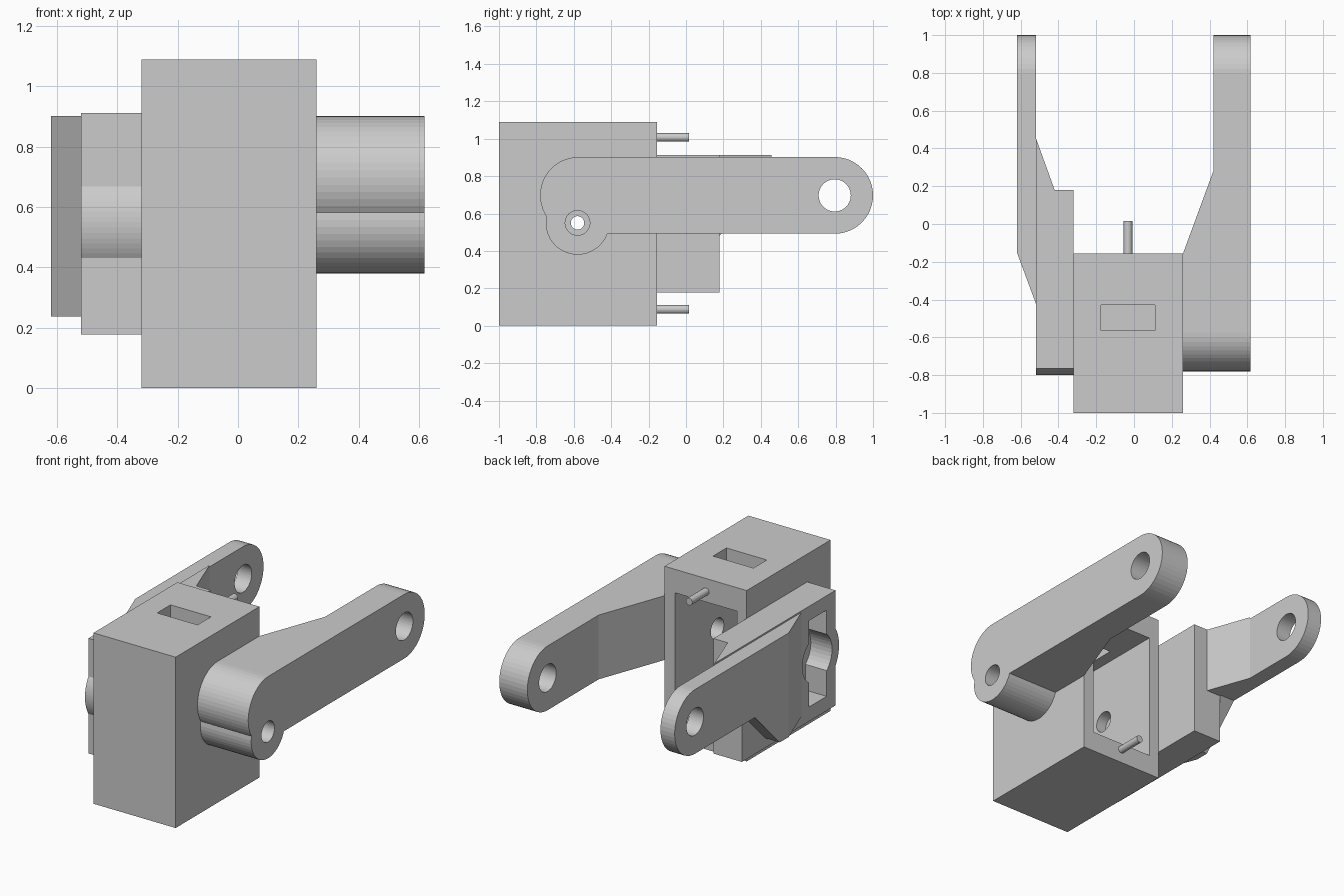
import bpy, bmesh, math

if "Cube" in bpy.data.objects:
    bpy.data.objects.remove(bpy.data.objects["Cube"])

grey = bpy.data.materials.new("light_grey")
grey.diffuse_color = (0.6, 0.6, 0.6, 1)
grey.use_nodes = True
grey.node_tree.nodes["Principled BSDF"].inputs["Base Color"].default_value = grey.diffuse_color


def arc(cy, cz, r, a0, a1, n):
    """Points on an arc, angles in degrees, both ends included."""
    return [(cy + r * math.cos(math.radians(a0 + (a1 - a0) * i / n)),
             cz + r * math.sin(math.radians(a0 + (a1 - a0) * i / n)))
            for i in range(n + 1)]


def circle(cy, cz, r, n=40):
    return arc(cy, cz, r, 0, 360, n)[:-1]


def rect(a0, a1, b0, b1):
    return [(a0, b0), (a1, b0), (a1, b1), (a0, b1)]


def prism(name, pts, axis, lo, hi):
    """Extrude a profile along an axis: x takes (y, z), y takes (x, z), z takes (x, y)."""
    place = {'x': lambda p, t: (t, p[0], p[1]),
             'y': lambda p, t: (p[0], t, p[1]),
             'z': lambda p, t: (p[0], p[1], t)}[axis]
    bm = bmesh.new()
    a = [bm.verts.new(place(p, lo)) for p in pts]
    b = [bm.verts.new(place(p, hi)) for p in pts]
    bm.faces.new(a)
    bm.faces.new(b)
    for i in range(len(pts)):
        j = (i + 1) % len(pts)
        bm.faces.new((a[i], a[j], b[j], b[i]))
    bmesh.ops.recalc_face_normals(bm, faces=bm.faces)
    me = bpy.data.meshes.new(name)
    bm.to_mesh(me)
    bm.free()
    me.materials.append(grey)
    ob = bpy.data.objects.new(name, me)
    bpy.context.collection.objects.link(ob)
    return ob


def combine(ob, operation, *tools):
    """Apply boolean tools to a part, then remove the tools."""
    for tool in tools:
        m = ob.modifiers.new("boolean", 'BOOLEAN')
        m.operation, m.solver, m.object = operation, 'EXACT', tool
        tool.hide_render = True
    bpy.context.view_layer.update()
    dg = bpy.context.evaluated_depsgraph_get()
    me = bpy.data.meshes.new_from_object(ob.evaluated_get(dg))
    ob.modifiers.clear()
    ob.data = me
    for tool in tools:
        bpy.data.objects.remove(tool)


PY, PZ = -0.58, 0.55      # pivot axis
EY, EZ, ER = 0.795, 0.697, 0.205   # arm tip centre and radius

# Housing: box open at the back, with top slot and pivot holes
housing = prism("housing", rect(-1, -0.155, 0, 1.09), 'x', -0.32, 0.26)
combine(housing, 'DIFFERENCE',
        prism("cavity_cut", rect(-0.25, 0.185, 0.13, 0.94), 'y', -0.93, 0),
        prism("slot_cut", rect(-0.175, 0.11, -0.565, -0.43), 'z', 0.8, 1.2),
        prism("pivot_cut", circle(PY, PZ, 0.066), 'x', -0.5, 0.5))

# Two pins on the rear rim
for name, z in (("upper_pin", 1.007), ("lower_pin", 0.088)):
    prism(name, circle(-0.032, z, 0.023, 20), 'y', -0.17, 0.015)

# Right arm: capsule with pivot lobe, tapered on its inner side
right_arm = prism("right_arm",
                  arc(EY, EZ, ER, -90, 90, 24)
                  + arc(-0.575, EZ, ER, 90, 214, 18)
                  + arc(PY, PZ, 0.17, 170, 340, 22)
                  + [(-0.415, EZ - ER)],
                  'x', 0.26, 0.618)
combine(right_arm, 'DIFFERENCE',
        prism("taper_cut", [(0.26, -0.155), (0.42, 0.28), (0.42, 1.2),
                            (0.1, 1.2), (0.1, -0.155)], 'z', 0.1, 1.2),
        prism("tip_cut", circle(EY, EZ, 0.086), 'x', 0.1, 0.9),
        prism("pivot_cut", circle(PY, PZ, 0.066), 'x', 0.1, 0.9))

# Left mounting block with round nose and a pocket on its outer side
block = prism("left_block",
              [(0.18, 0.178), (0.18, 0.912), (-0.765, 0.912)]
              + arc(PY, PZ, 0.22, 147.25, 212.75, 14)
              + [(-0.765, 0.178)], 'x', -0.52, -0.32)
combine(block, 'DIFFERENCE',
        prism("pocket_cut", rect(-0.675, -0.495, 0.27, 0.82), 'x', -0.7, -0.37),
        prism("round_cut", circle(PY, PZ, 0.15), 'x', -0.7, -0.37),
        prism("screw_cut", circle(PY, PZ, 0.036, 24), 'x', -0.7, 0))

# Left arm: side outline trimmed by its plan outline
left_arm = prism("left_arm",
                 arc(EY, EZ, ER, -90, 90, 24)
                 + [(-0.42, EZ + ER), (-0.42, 0.238), (-0.06, 0.238),
                    (0.19, EZ - ER)], 'x', -0.62, -0.52)
combine(left_arm, 'DIFFERENCE',
        prism("ramp_cut", [(-0.52, -0.42), (-0.62, -0.15), (-0.7, -0.15),
                           (-0.7, -0.6), (-0.52, -0.6)], 'z', 0, 1.2),
        prism("tip_cut", circle(EY, EZ, 0.086), 'x', -0.9, -0.1))

# Gusset between block and left arm
prism("left_gusset", [(-0.52, 0.18), (-0.42, 0.18), (-0.52, 0.457)],
      'z', EZ - ER, 0.912)
